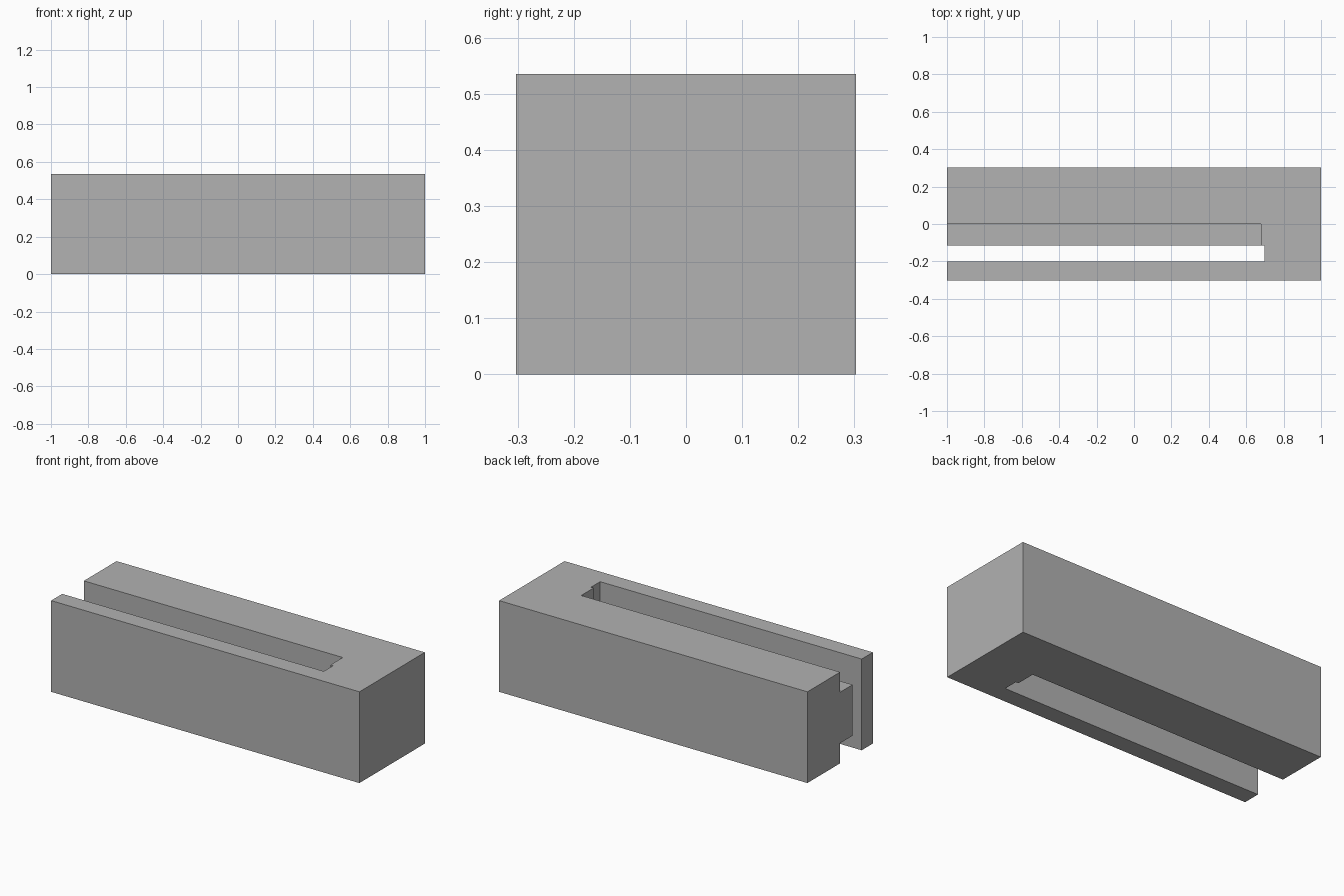
import bpy

default = bpy.data.objects.get("Cube")
if default:
    bpy.data.objects.remove(default, do_unlink=True)

grey = bpy.data.materials.new("plain grey")
grey.use_nodes = True
COLOUR = (0.445, 0.445, 0.445, 1)
grey.diffuse_color = COLOUR
grey.node_tree.nodes["Principled BSDF"].inputs["Base Color"].default_value = COLOUR

HEIGHT = 0.535
LIP = 0.118          # depth of the rebates above and below the ridge
OVER = 0.1           # how far cutters run past the block


def block(name, x, y, z):
    """Axis-aligned box from its (low, high) limits."""
    bpy.ops.mesh.primitive_cube_add(size=1)
    ob = bpy.context.object
    ob.name = name
    ob.location = [sum(r) / 2 for r in (x, y, z)]
    ob.scale = [r[1] - r[0] for r in (x, y, z)]
    bpy.ops.object.transform_apply(location=True, rotation=False, scale=True)
    ob.data.materials.append(grey)
    return ob


# Main body
body = block("slotted_block", (-1, 1), (-0.303, 0.303), (0, HEIGHT))

# Through slot, open at one end, and the two rebates that leave a ridge
start = -1 - OVER
cutters = [
    block("slot_cutter", (start, 0.697), (-0.2, -0.115), (-OVER, HEIGHT + OVER)),
    block("top_rebate_cutter", (start, 0.68), (-0.16, 0), (HEIGHT - LIP, HEIGHT + OVER)),
    block("bottom_rebate_cutter", (start, 0.68), (-0.16, 0), (-OVER, LIP)),
]

for cutter in cutters:
    cutter.hide_render = True
    bpy.context.view_layer.objects.active = body
    mod = body.modifiers.new("cut", "BOOLEAN")
    mod.operation = "DIFFERENCE"
    mod.solver = "EXACT"
    mod.object = cutter
    bpy.ops.object.modifier_apply(modifier=mod.name)
    bpy.data.objects.remove(cutter, do_unlink=True)
